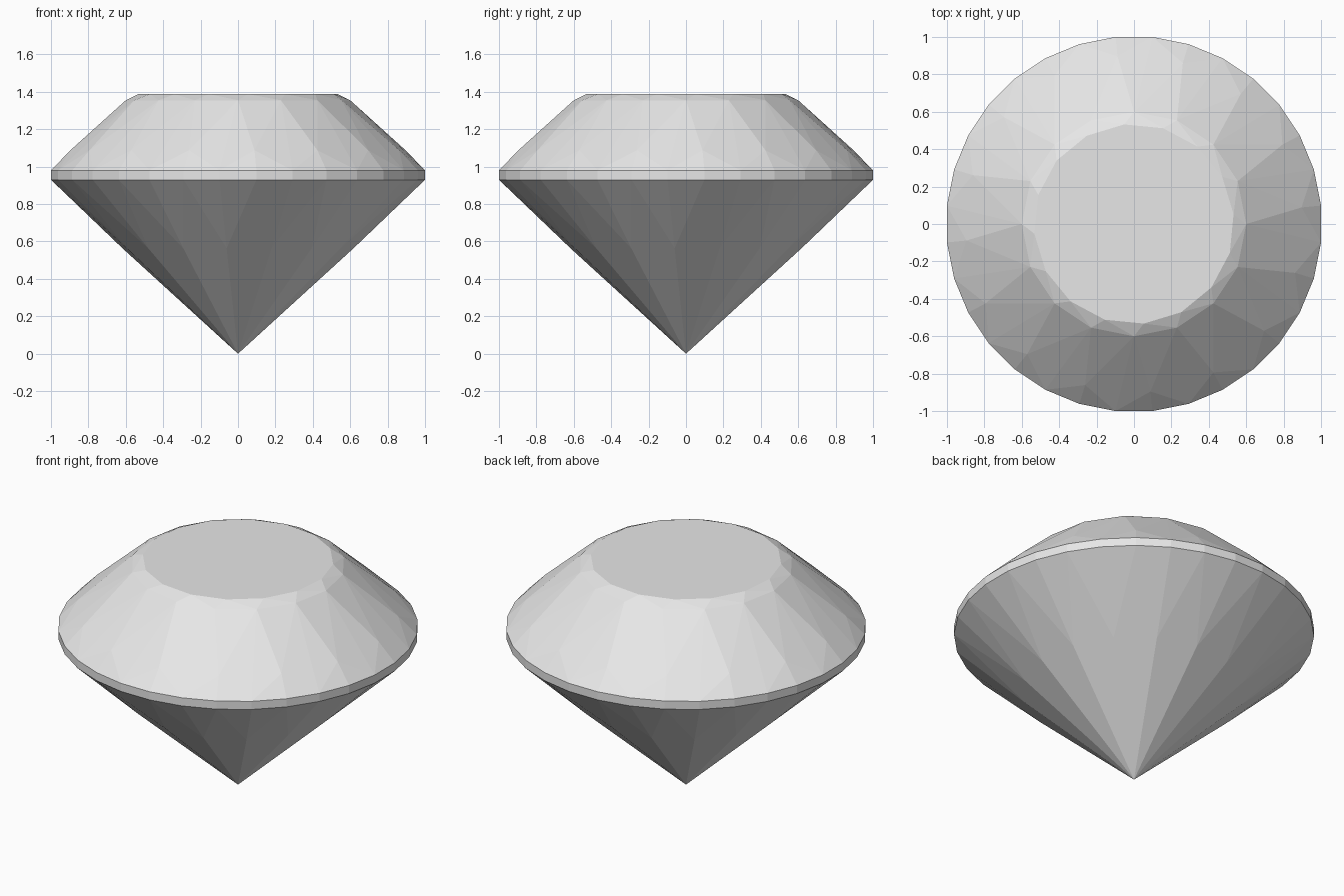
import bpy, bmesh
from math import cos, sin, radians

cube = bpy.data.objects.get("Cube")
if cube:
    bpy.data.objects.remove(cube, do_unlink=True)

SIDES = 16
HALF = 360 / SIDES / 4      # offset of the girdle corners

grey = bpy.data.materials.new("pale_grey")
grey.use_nodes = True
grey.diffuse_color = (0.8, 0.8, 0.8, 1)
grey.node_tree.nodes["Principled BSDF"].inputs["Base Color"].default_value = (0.8, 0.8, 0.8, 1)

bm = bmesh.new()


def ring(radius, z, count, offset):
    """Add a ring of facet corners, turned by offset degrees."""
    for i in range(count):
        a = radians(360 * i / count + offset)
        bm.verts.new((radius * cos(a), radius * sin(a), z))


# Crown: table edge, star corners, lower crown corners
ring(0.535, 1.388, SIDES, HALF)
ring(0.60, 1.355, SIDES, 0)
ring(0.90, 1.088, SIDES, HALF)
# Girdle band
ring(1.005, 0.98, SIDES * 2, HALF)
ring(1.005, 0.93, SIDES * 2, HALF)
# Pavilion corners and the point at the bottom
ring(0.62, 0.563, SIDES, -HALF)
bm.verts.new((0, 0, 0))

# The cut stone is convex, so its facets are the hull of the corners
bmesh.ops.convex_hull(bm, input=bm.verts[:])
bmesh.ops.dissolve_limit(bm, angle_limit=radians(0.6), verts=bm.verts[:], edges=bm.edges[:])
bmesh.ops.recalc_face_normals(bm, faces=bm.faces[:])

mesh = bpy.data.meshes.new("cut_gemstone")
bm.to_mesh(mesh)
bm.free()
mesh.materials.append(grey)
gem = bpy.data.objects.new("cut_gemstone", mesh)
bpy.context.collection.objects.link(gem)
